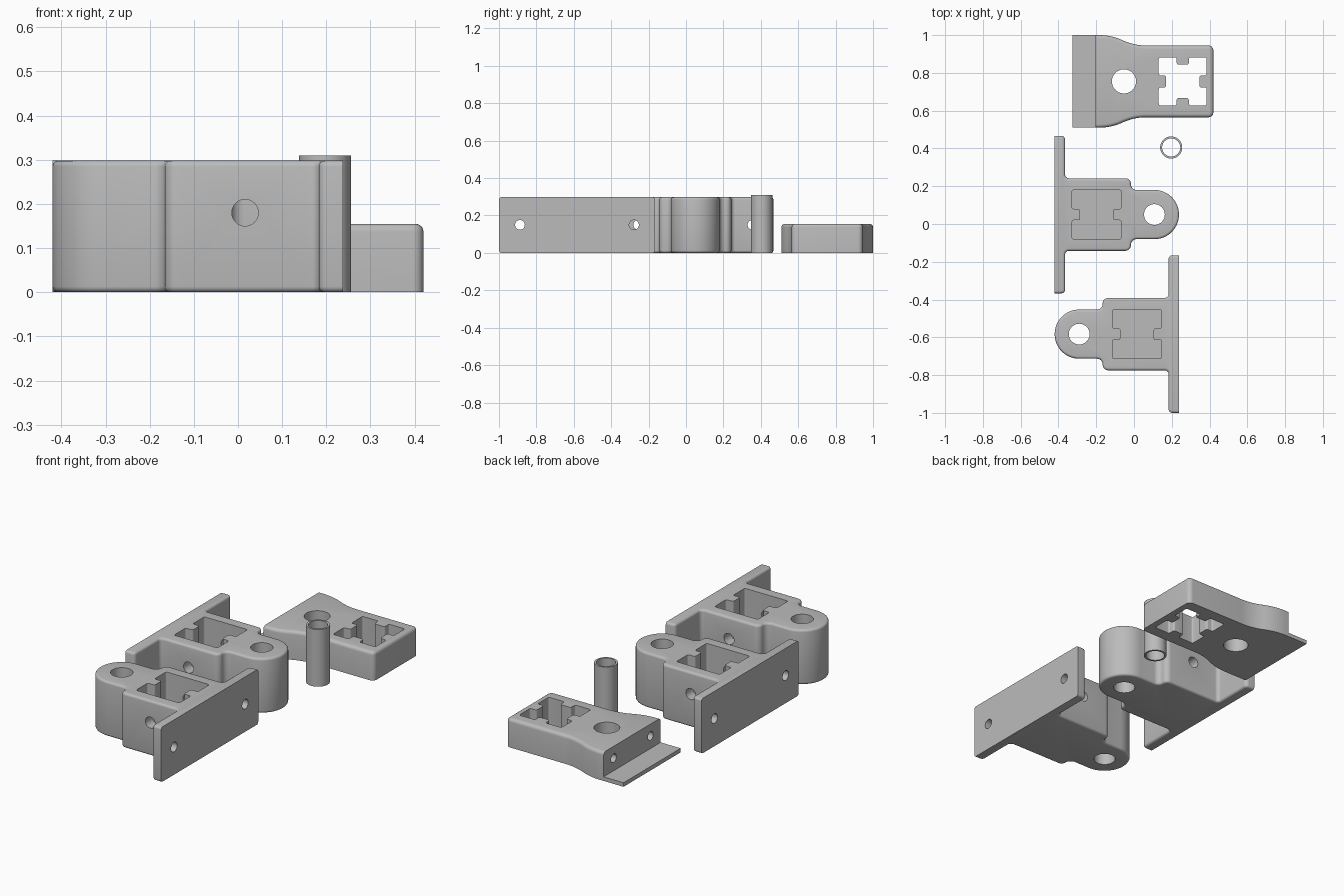
import bpy, bmesh, math
from mathutils import Vector, Matrix

cube = bpy.data.objects.get("Cube")
if cube:
    bpy.data.objects.remove(cube, do_unlink=True)

grey = bpy.data.materials.new("plain_grey")
grey.use_nodes = True
COLOUR = (0.5, 0.5, 0.5, 1)
grey.diffuse_color = COLOUR
grey.node_tree.nodes["Principled BSDF"].inputs["Base Color"].default_value = COLOUR


def outline(upper):
    """Mirror the upper half (x, y, corner radius) in y and round every corner."""
    pts = upper + [(x, -y, r) for x, y, r in reversed(upper)]
    out = []
    for i, (x, y, r) in enumerate(pts):
        p = Vector((x, y))
        if r == 0:
            out.append(p)
            continue
        a = (Vector(pts[i - 1][:2]) - p).normalized()
        b = (Vector(pts[(i + 1) % len(pts)][:2]) - p).normalized()
        half = a.angle(b) / 2
        centre = p + (a + b).normalized() * r / math.sin(half)
        start = p + a * r / math.tan(half) - centre
        end = p + b * r / math.tan(half) - centre
        sweep = start.angle_signed(end)
        n = 16 if r > 0.1 else 6
        for k in range(n + 1):
            out.append(centre + Matrix.Rotation(-sweep * k / n, 2) @ start)
    return out


def extrude(name, points, z0, z1, bevel=0, levels=(), sharp_x=None):
    """Solid from a plan outline; rims at the given levels are rounded."""
    bm = bmesh.new()
    face = bm.faces.new([bm.verts.new((p[0], p[1], z0)) for p in points])
    top = bmesh.ops.extrude_face_region(bm, geom=[face])["geom"]
    bmesh.ops.translate(bm, vec=(0, 0, z1 - z0),
                        verts=[v for v in top if isinstance(v, bmesh.types.BMVert)])
    bmesh.ops.recalc_face_normals(bm, faces=bm.faces)
    if bevel:
        rims = [e for e in bm.edges
                if any(all(abs(v.co.z - z) < 1e-4 for v in e.verts) for z in levels)
                and not all(abs(v.co.x - sharp_x) < 1e-4 for v in e.verts)]
        bmesh.ops.bevel(bm, geom=rims, offset=bevel, segments=4, profile=0.5,
                        affect='EDGES')
    mesh = bpy.data.meshes.new(name)
    bm.to_mesh(mesh)
    bm.free()
    ob = bpy.data.objects.new(name, mesh)
    bpy.context.collection.objects.link(ob)
    mesh.materials.append(grey)
    return ob


def rod(centre, radius, length, axis):
    """Round cutter along one axis."""
    turn = {'X': (0, math.pi / 2, 0), 'Y': (math.pi / 2, 0, 0), 'Z': (0, 0, 0)}[axis]
    bpy.ops.mesh.primitive_cylinder_add(vertices=48, radius=radius, depth=length,
                                        location=centre, rotation=turn)
    bpy.context.object.data.materials.append(grey)
    return bpy.context.object


def notched(a, t, d, all_sides):
    """Square pocket plan with tabs on two or on all sides."""
    r = 0.01
    mid = [(t, a, r), (t, a - d, r), (-t, a - d, r), (-t, a, r)] if all_sides else []
    return outline([(a - d, t, r), (a, t, r), (a, a, r)] + mid +
                   [(-a, a, r), (-a, t, r), (d - a, t, r)])


def cut(ob, cutters):
    for c in cutters:
        c.hide_render = True
        mod = ob.modifiers.new("cut", 'BOOLEAN')
        mod.operation, mod.solver, mod.object = 'DIFFERENCE', 'EXACT', c
        bpy.context.view_layer.objects.active = ob
        bpy.ops.object.modifier_apply(modifier=mod.name)
        bpy.data.objects.remove(c, do_unlink=True)


def smooth(ob):
    bpy.ops.object.select_all(action='DESELECT')
    ob.select_set(True)
    bpy.context.view_layer.objects.active = ob
    bpy.ops.object.shade_smooth_by_angle(angle=math.radians(32))


# Hinge bracket: flange, pocketed body and round ear
H = 0.298
plan = outline([(0.238, 0.13, 0.1295), (-0.016, 0.13, 0.03), (-0.016, 0.192, 0.03),
                (-0.365, 0.192, 0.02), (-0.365, 0.417, 0.02), (-0.42, 0.417, 0)])
bracket = extrude("left_hinge_bracket", plan, 0, H, 0.013, (0, H), -0.42)
pocket = extrude("pocket_cutter", notched(0.13, 0.03, 0.042, False), 0.055, 0.4)
pocket.location.x = -0.198
cut(bracket, [pocket,
              rod((0.108, 0, 0.15), 0.055, 1, 'Z'),
              rod((-0.198, 0, 0.18), 0.03, 1, 'Y')] +
    [rod((-0.4, s * 0.305, 0.15), 0.026, 0.2, 'X') for s in (-1, 1)])
bracket.location.y = 0.05
smooth(bracket)

# Second bracket, turned half round
twin = bracket.copy()
twin.data = bracket.data.copy()
twin.name = "right_hinge_bracket"
twin.location = (-0.182, -0.583, 0)
twin.rotation_euler.z = math.pi
bpy.context.collection.objects.link(twin)

# Tapered mounting block with its thin lip
T = 0.155
plan = outline([(0.42, 0.19, 0.025), (0, 0.19, 0.3), (-0.12, 0.245, 0.3),
                (-0.205, 0.245, 0)])
block = extrude("mounting_block", plan, 0, T, 0.018, (T,), -0.205)
star = extrude("star_cutter", notched(0.127, 0.032, 0.038, True), -0.1, 0.3)
star.location.x = 0.258
cut(block, [star, rod((-0.053, 0, 0.1), 0.064, 1, 'Z')] +
    [rod((-0.2, s * 0.158, 0.09), 0.023, 0.2, 'X') for s in (-1, 1)])
lip = extrude("mounting_lip", [(-0.325, -0.245), (-0.205, -0.245),
                               (-0.205, 0.245), (-0.325, 0.245)], 0, 0.022)
for ob in (block, lip):
    ob.location.y = 0.755
smooth(block)

# Hollow hinge pin
pin = rod((0.197, 0.405, 0.155), 0.0585, 0.31, 'Z')
pin.name = "hinge_pin"
cut(pin, [rod((0.197, 0.405, 0.155), 0.048, 1, 'Z')])
smooth(pin)
